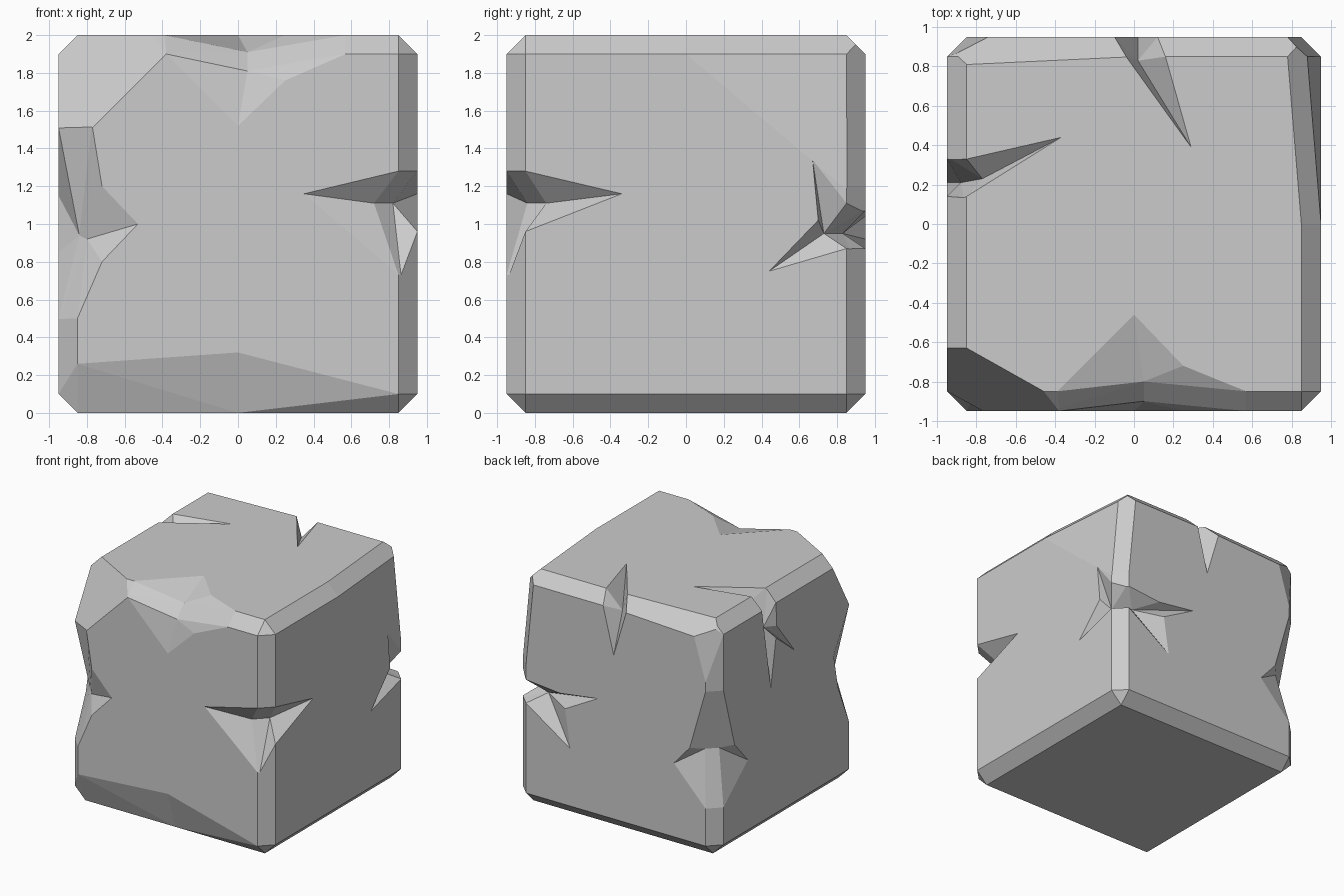
import bpy, bmesh
from mathutils import Vector as V

if "Cube" in bpy.data.objects:
    bpy.data.objects.remove(bpy.data.objects["Cube"])

# Chamfered block
bm = bmesh.new()
bmesh.ops.create_cube(bm, size=1)
for v in bm.verts:
    v.co = V((v.co.x * 1.9, v.co.y * 1.9, v.co.z * 2 + 1))
bmesh.ops.bevel(bm, geom=bm.edges[:], offset=0.1, segments=1, affect='EDGES')

# Worn lower front edge: split it in the middle and raise its upper line
bmesh.ops.bisect_plane(bm, geom=bm.verts[:] + bm.edges[:] + bm.faces[:],
                       plane_co=(0, 0, 0), plane_no=(1, 0, 0))
for v in bm.verts:
    if v.co.y < -0.94 and v.co.z < 0.2 and v.co.x < 0.1:
        v.co.z = 0.32 if abs(v.co.x) < 0.01 else 0.26
bmesh.ops.triangulate(bm, faces=bm.faces[:])


def shave(a, b, c):
    """Cut everything outside the plane through three points."""
    a, b, c = V(a), V(b), V(c)
    n = (b - a).cross(c - a).normalized()
    if n.dot(V((0, 0, 1)) - a) > 0:
        n = -n
    bmesh.ops.bisect_plane(bm, geom=bm.verts[:] + bm.edges[:] + bm.faces[:], dist=1e-5,
                           plane_co=a, plane_no=n, clear_outer=True)
    bmesh.ops.holes_fill(bm, edges=[e for e in bm.edges if e.is_boundary], sides=0)
    bmesh.ops.triangulate(bm, faces=bm.faces[:])


# Sloped wear: front left top corner, right face and its edges, back left top
shave((-.38, -.95, 1.9), (-.77, -.95, 1.51), (-.85, -.63, 2))
shave((.95, 0, 1.9), (.88, .85, 1.9), (.95, .85, 1.18))
shave((.95, 0, 1.9), (.88, .85, 1.9), (.85, 0, 2))
shave((.95, .85, 1.2), (.88, .85, 1.9), (.78, .95, 1.9))
shave((0, .85, 2), (0, .95, 1.9), (-.85, .81, 2))
shave((-.95, .85, 1.9), (-.73, .95, 1.9), (-.85, .95, 1.5))

bmesh.ops.recalc_face_normals(bm, faces=bm.faces[:])
mesh = bpy.data.meshes.new("stone_block")
bm.to_mesh(mesh)
bm.free()
block = bpy.data.objects.new("stone_block", mesh)
bpy.context.collection.objects.link(block)


def notch(out, *sides):
    """Cut a chip. Each side is (deep point, rim points on the surface); rims run round in order."""
    cut = bmesh.new()
    ring = []
    for deep, rim in sides:
        d = cut.verts.new(deep)
        ring += [(d, cut.verts.new(d.co + (V(p) - d.co) * 1.15)) for p in rim]
    centre = sum((V(s[0]) for s in sides), V()) / len(sides)
    apex = cut.verts.new(centre + V(out))
    for (d1, p1), (d2, p2) in zip(ring, ring[1:] + ring[:1]):
        cut.faces.new((d1, p1, p2))
        if d1 != d2:
            cut.faces.new((d1, p2, d2))
        cut.faces.new((p1, apex, p2))
    bmesh.ops.recalc_face_normals(cut, faces=cut.faces[:])
    me = bpy.data.meshes.new("chip_cutter")
    cut.to_mesh(me)
    cut.free()
    ob = bpy.data.objects.new("chip_cutter", me)
    bpy.context.collection.objects.link(ob)
    ob.hide_render = True
    mod = block.modifiers.new("chip", 'BOOLEAN')
    mod.operation, mod.solver, mod.object = 'DIFFERENCE', 'EXACT', ob
    bpy.context.view_layer.objects.active = block
    bpy.ops.object.modifier_apply(modifier=mod.name)
    bpy.data.objects.remove(ob)


# Front right edge
notch((.7, -.7, 0),
      ((.72, -.84, 1.11), [(.85, -.95, .73), (.35, -.95, 1.16), (.85, -.95, 1.28)]),
      ((.82, -.74, 1.11), [(.95, -.85, 1.28), (.95, -.34, 1.16), (.95, -.85, .96)]))
# Top front edge
notch((0, -.7, .7),
      ((.05, -.9, 1.81), [(-.38, -.95, 1.9), (0, -.95, 1.52), (.25, -.95, 1.76), (.57, -.95, 1.9)]),
      ((.05, -.8, 1.91), [(.57, -.85, 2), (.25, -.72, 2), (0, -.46, 2), (-.39, -.85, 2)]))
# Front left edge
notch((-.7, -.7, 0),
      ((-.8, -.84, .92), [(-.77, -.95, 1.51), (-.72, -.95, 1.2), (-.53, -.95, 1.0),
                          (-.72, -.95, .8), (-.85, -.95, .5)]),
      ((-.84, -.8, .94), [(-.95, -.85, .5), (-.95, -.7, .85), (-.95, -.64, 1.15),
                          (-.95, -.85, 1.51)]))
# Top back edge
notch((0, .7, .7),
      ((.02, .83, 1.84), [(-.1, .95, 1.9), (.02, .95, 1.5), (.12, .95, 1.9),
                          (.16, .85, 2), (.29, .39, 2), (-.04, .85, 2)]))
# Top left edge
notch((-.7, 0, .7),
      ((-.77, .23, 1.9), [(-.85, .14, 2), (-.37, .44, 2), (-.85, .33, 2)]),
      ((-.88, .21, 1.7), [(-.95, .33, 1.9), (-.95, .21, 1.2), (-.95, .14, 1.6),
                          (-.95, -.11, 1.4), (-.95, .13, 1.7), (-.95, .14, 1.9)]))
# Back left edge
notch((-.7, .7, 0),
      ((-.78, .86, .88), [(-.85, .95, 1.42), (-.7, .95, .9), (-.55, .95, .73), (-.85, .95, .42)]),
      ((-.86, .78, .88), [(-.95, .85, .42), (-.95, .52, .7), (-.95, .7, .9), (-.95, .85, 1.42)]))
# Back right edge
notch((.7, .7, 0),
      ((.85, .73, .95), [(.95, .85, .87), (.95, .44, .75), (.95, .7, 1.02),
                         (.95, .67, 1.34), (.95, .85, 1.11)]),
      ((.72, .83, .95), [(.85, .95, 1.07), (.53, .95, 1.04), (.17, .95, 1.09),
                         (.48, .95, .92), (.43, .95, .59), (.85, .95, .87)]))

# Merge flat regions
bm = bmesh.new()
bm.from_mesh(block.data)
bmesh.ops.remove_doubles(bm, verts=bm.verts[:], dist=0.0005)
bmesh.ops.dissolve_limit(bm, angle_limit=0.01, verts=bm.verts[:], edges=bm.edges[:])
bmesh.ops.triangulate(bm, faces=bm.faces[:])
for f in bm.faces:
    f.smooth = False
bm.to_mesh(block.data)
bm.free()
